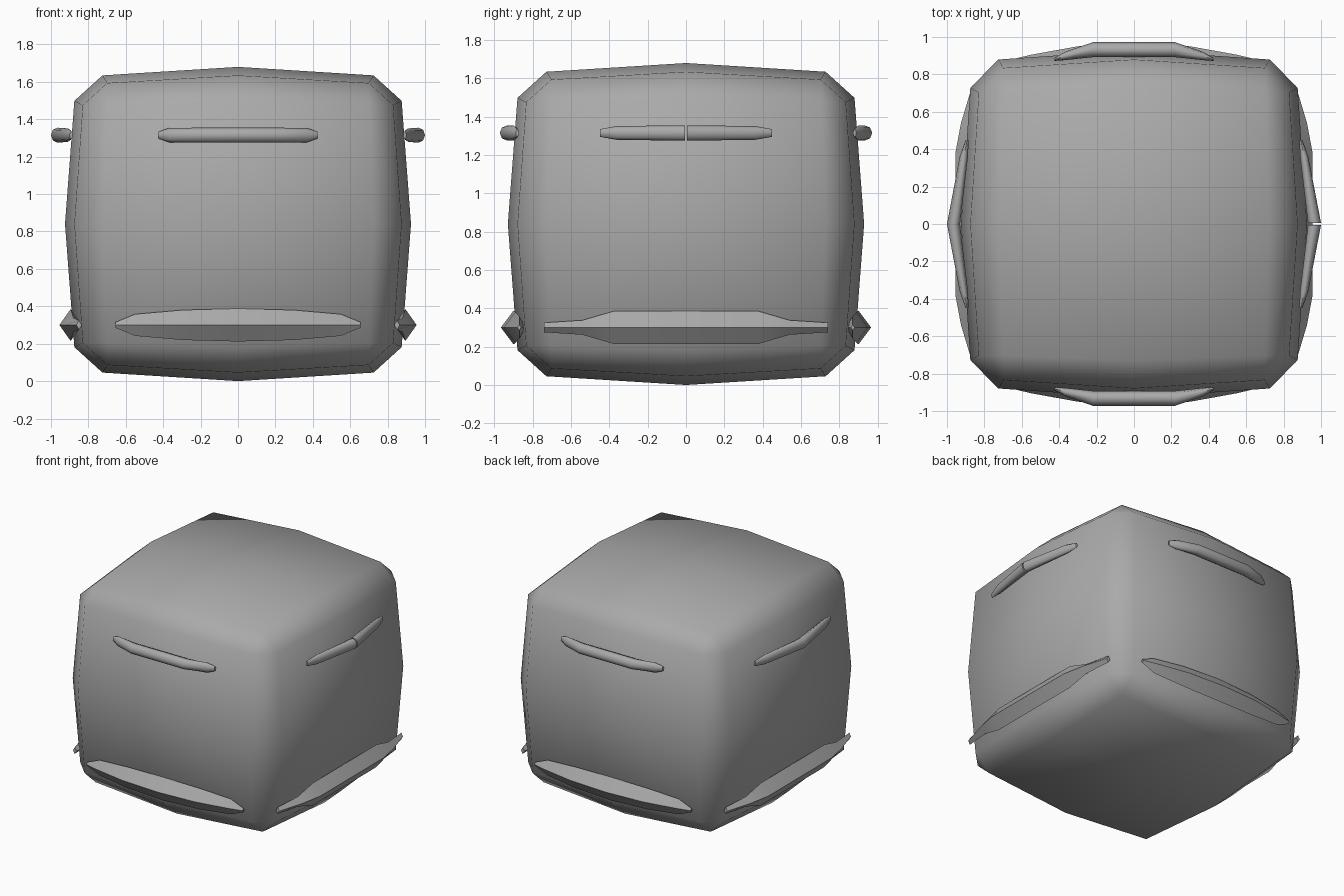
import bpy, bmesh
from math import cos, sin, pi
from mathutils import Vector, Matrix
from itertools import product

if "Cube" in bpy.data.objects:
    bpy.data.objects.remove(bpy.data.objects["Cube"])

grey = bpy.data.materials.new("plain grey")
grey.use_nodes = True
COLOUR = (0.4, 0.4, 0.4, 1)
grey.diffuse_color = COLOUR
grey.node_tree.nodes["Principled BSDF"].inputs["Base Color"].default_value = COLOUR


def finish(name, bm, angle):
    bmesh.ops.recalc_face_normals(bm, faces=bm.faces)
    mesh = bpy.data.meshes.new(name)
    bm.to_mesh(mesh)
    bm.free()
    mesh.materials.append(grey)
    ob = bpy.data.objects.new(name, mesh)
    bpy.context.collection.objects.link(ob)
    bpy.ops.object.select_all(action="DESELECT")
    ob.select_set(True)
    bpy.context.view_layer.objects.active = ob
    bpy.ops.object.shade_smooth_by_angle(angle=angle)


def loft(name, sections, z, turn, sides):
    """Bar along the wall; section = (along, outward, half depth, half height)."""
    bm = bmesh.new()
    rot = Matrix.Rotation(turn, 3, "Z")
    rings = []
    for along, out, depth, height in sections:
        ring = []
        for i in range(sides):
            a = 2 * pi * i / sides
            p = Vector((along, -out - depth * cos(a), z + height * sin(a)))
            ring.append(bm.verts.new(rot @ p))
        rings.append(ring)
    for r, q in zip(rings, rings[1:]):
        for i in range(sides):
            j = (i + 1) % sides
            bm.faces.new((r[i], r[j], q[j], q[i]))
    bm.faces.new(rings[0])
    bm.faces.new(rings[-1])
    finish(name, bm, pi / 3)


def mirrored(half):
    """Complete a half list of sections running from the end to the middle."""
    return half + [(-s[0], *s[1:]) for s in reversed(half) if s[0]]


# Body: a box with one bevel step whose six faces bulge at the centre
bm = bmesh.new()
height_of = {0: (0.925, 0), 1: (0.875, 0.725), 2: (0.83, 0.7)}
scale = Vector((1, 1.005, 0.908))
for axis, side, u, v in product(range(3), (-1, 1), (-1, 0, 1), (-1, 0, 1)):
    out, spread = height_of[abs(u) + abs(v)]
    p = Vector((0, 0, 0))
    p[axis] = side * out
    p[(axis + 1) % 3] = u * spread
    p[(axis + 2) % 3] = v * spread
    bm.verts.new(p * scale + Vector((0, 0, 0.84)))
bmesh.ops.convex_hull(bm, input=bm.verts)
bmesh.ops.join_triangles(bm, faces=bm.faces, angle_face_threshold=0.1,
                         angle_shape_threshold=3)
finish("body", bm, pi / 2)

# Front and back: straight handles with bent ends, and tapering bumpers
end_handle = mirrored([(-0.425, 0.88, 0.008, 0.018), (-0.37, 0.898, 0.022, 0.038),
                       (-0.22, 0.932, 0.04, 0.04)])
end_bumper = mirrored([(-0.655, 0.87, 0.01, 0.015), (-0.55, 0.87, 0.035, 0.058),
                       (-0.3, 0.89, 0.06, 0.08), (0, 0.9, 0.066, 0.088)])
for name, turn in (("front", 0), ("back", pi)):
    loft(name + "_handle", end_handle, 1.315, turn, 8)
    loft(name + "_bumper", end_bumper, 0.3, turn, 4)

# Sides: pointed handles and long bumpers; the left handle is split in two
half_handle = [(-0.45, 0.892, 0.008, 0.02), (-0.36, 0.91, 0.022, 0.036),
               (-0.005, 0.965, 0.035, 0.04)]
side_bumper = mirrored([(-0.74, 0.85, 0.015, 0.025), (-0.54, 0.88, 0.045, 0.038),
                        (-0.38, 0.895, 0.06, 0.085)])
joined = mirrored(half_handle[:2] + [(0, 0.965, 0.035, 0.04)])
loft("right_handle", joined, 1.315, -pi / 2, 8)
loft("left_handle_front", half_handle, 1.315, pi / 2, 8)
loft("left_handle_back", [(-s[0], *s[1:]) for s in half_handle], 1.315, pi / 2, 8)
for name, turn in (("right", -pi / 2), ("left", pi / 2)):
    loft(name + "_bumper", side_bumper, 0.3, turn, 4)
